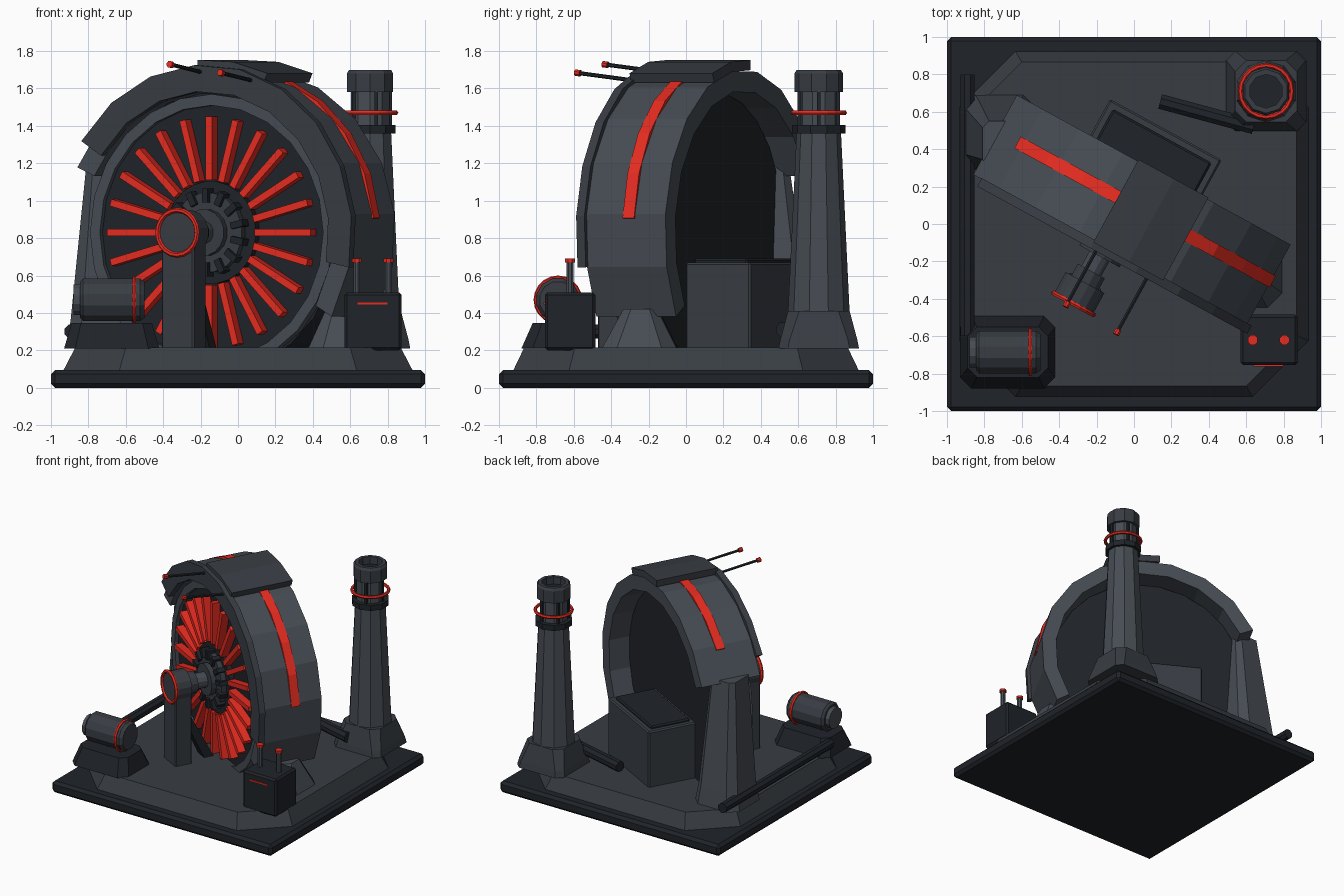
import bpy, bmesh
from math import sin, cos, pi, radians
from mathutils import Matrix, Vector

if "Cube" in bpy.data.objects:
    bpy.data.objects.remove(bpy.data.objects["Cube"])

def mat(name, c):
    m = bpy.data.materials.new(name)
    m.diffuse_color = (*c, 1)
    m.use_nodes = True
    m.node_tree.nodes["Principled BSDF"].inputs["Base Color"].default_value = m.diffuse_color
    return m
DARK = mat("dark", (.014, .017, .022))
MID = mat("slate", (.04, .047, .057))
LIGHT = mat("steel", (.062, .073, .088))
RED = mat("red", (.8, .025, .015))

I = Matrix()
# wheel frame: X across the wheel, -Y toward the bearing, turned about z
W = Matrix.Translation((-.07, .038, 0)) @ Matrix.Rotation(-.5, 4, 'Z')
ZC = .83

def finish(name, bm, m, frame=I, bevel=0):
    bmesh.ops.recalc_face_normals(bm, faces=bm.faces[:])
    me = bpy.data.meshes.new(name)
    bm.to_mesh(me)
    bm.free()
    me.materials.append(m)
    o = bpy.data.objects.new(name, me)
    bpy.context.collection.objects.link(o)
    o.matrix_world = frame
    if bevel:
        b = o.modifiers.new("bevel", 'BEVEL')
        b.width, b.segments = bevel, 1
    return o

def skin(bm, rings, closed=False):
    vs = [[bm.verts.new(p) for p in r] for r in rings]
    n = len(vs[0])
    for a, b in zip(vs, vs[1:] + vs[:1] if closed else vs[1:]):
        for i in range(n):
            bm.faces.new((a[i], a[(i + 1) % n], b[(i + 1) % n], b[i]))
    if not closed:
        bm.faces.new(vs[0])
        bm.faces.new(vs[-1])

def box(name, x, y, z, m, frame=I, bevel=.01):
    bm = bmesh.new()
    skin(bm, [[(x[0], y[0], h), (x[1], y[0], h), (x[1], y[1], h), (x[0], y[1], h)] for h in z])
    return finish(name, bm, m, frame, bevel)

def loft(name, m, sections):
    """Chamfered rectangles stacked in z: (z, cx, cy, half x, half y, chamfer)."""
    bm = bmesh.new()
    skin(bm, [[(cx + a, cy + b, z) for a, b in (
        (hx, -hy + c), (hx, hy - c), (hx - c, hy), (-hx + c, hy),
        (-hx, hy - c), (-hx, -hy + c), (-hx + c, -hy), (hx - c, -hy))]
        for z, cx, cy, hx, hy, c in sections])
    return finish(name, bm, m)

def turned(name, a, b, prof, m, n=12, frame=I):
    """Round part from a to b; prof lists (fraction along, radius)."""
    a, b = Vector(a), Vector(b)
    q = (b - a).to_track_quat('Z', 'Y')
    bm = bmesh.new()
    skin(bm, [[a + (b - a) * t + q @ Vector((r * cos(2 * pi * (i + .5) / n), r * sin(2 * pi * (i + .5) / n), 0))
               for i in range(n)] for t, r in prof])
    return finish(name, bm, m, frame)

def rod(name, a, b, r, m, n=12, frame=I):
    return turned(name, a, b, [(0, r), (1, r)], m, n, frame)

def hoop(name, c, axis, R, r, m, frame=I):
    q = Vector(axis).to_track_quat('Z', 'Y')
    bm = bmesh.new()
    skin(bm, [[Vector(c) + q @ Vector(((R + r * cos(k * pi / 3)) * cos(t), (R + r * cos(k * pi / 3)) * sin(t),
                                       r * sin(k * pi / 3))) for k in range(6)]
              for t in [2 * pi * i / 20 for i in range(20)]], True)
    return finish(name, bm, m, frame)

def arc(name, a0, a1, n, r0, r1, y0, y1, m):
    """Curved slab around the wheel axis; a full turn closes into a ring."""
    full = abs(a1 - a0) == 360
    bm = bmesh.new()
    rings = []
    for i in range(n if full else n + 1):
        t = radians(a0 + (a1 - a0) * i / n)
        rings.append([(r * cos(t), y, ZC + r * sin(t)) for r, y in ((r0, y0), (r1, y0), (r1, y1), (r0, y1))])
    skin(bm, rings, full)
    return finish(name, bm, m, W)

# base
box("base_slab", (-1, 1), (-1, 1), (0, .095), DARK, bevel=.022)
loft("platform", MID, [(.09, 0, 0, .935, .925, .3), (.215, 0, 0, .87, .865, .27)])

# wheel housing, front flange, top plate and stripes
arc("housing_shell", 156.5, -31, 10, .76, .873, -.18, .305, LIGHT)
arc("front_flange", 147, -12, 9, .755, .897, -.225, -.175, MID)
arc("top_plate", 94, 67, 2, .87, .925, -.19, .315, MID)
arc("left_stripe", 140, 92, 3, .86, .882, .05, .12, RED)
arc("right_stripe", 69, 5, 4, .86, .882, .05, .12, RED)

# wheel drum, rim and fins
rod("wheel_drum", (0, -.10, ZC), (0, .14, ZC), .75, DARK, 24, W)
arc("wheel_shroud", 0, 360, 24, .68, .74, -.15, -.05, LIGHT)
rod("wheel_disc", (0, -.12, ZC), (0, 0, ZC), .685, DARK, 32, W)
for i in range(24):
    f = W @ Matrix.Translation((0, 0, ZC)) @ Matrix.Rotation(i * pi / 12, 4, 'Y')
    box("wheel_fin", (.28, .62), (-.18, -.11), (-.019, .019), RED, f, 0)

# hub with teeth, shaft and bearing
rod("hub_plate", (0, -.16, ZC), (0, -.1, ZC), .275, DARK, 24, W)
rod("hub_drum", (0, -.2, ZC), (0, -.1, ZC), .215, MID, 16, W)
for i in range(14):
    f = W @ Matrix.Translation((0, 0, ZC)) @ Matrix.Rotation((i + .5) * pi / 7, 4, 'Y')
    box("hub_tooth", (.16, .235), (-.225, -.15), (-.018, .018), DARK, f, 0)
rod("hub_boss", (0, -.24, ZC), (0, -.15, ZC), .125, MID, 16, W)
rod("shaft", (0, -.45, ZC), (0, -.2, ZC), .062, LIGHT, 12, W)
rod("bearing_collar", (0, -.45, ZC), (0, -.33, ZC), .085, MID, 12, W)
rod("bearing_housing", (0, -.53, ZC), (0, -.40, ZC), .12, MID, 16, W)
hoop("bearing_ring", (0, -.53, ZC), (0, 1, 0), .12, .014, RED, W)
box("bearing_post", (-.10, .10), (-.53, -.39), (.2, ZC), MID, W)
bm = bmesh.new()
skin(bm, [[(x, -.40, .62), (x, -.40, .5), (x, -.26, .2), (x, -.18, .2)] for x in (-.05, .05)])
finish("bearing_brace", bm, DARK, W)

# housing supports
loft("left_pylon", LIGHT, [(.21, -.72, .49, .2, .2, .07), (.36, -.72, .49, .175, .18, .06),
                           (1.2, -.70, .43, .11, .12, .035)])
loft("right_foot", LIGHT, [(.21, .585, -.25, .21, .2, .08), (.42, .58, -.245, .11, .09, .04)])

# generator cabinet behind the wheel
box("cabinet", (-.353, .327), (.12, .525), (.2, .67), MID, W)
arc_y = (.16, .485)
box("cabinet_lid", (-.313, .287), arc_y, (.64, .69), DARK, W)

# antennae
for x, z in ((-.03, 1.685), (.278, 1.64)):
    rod("antenna", (x, -.1, z - .01), (x, -.55, z + .043), .011, DARK, 6, W)
    rod("antenna_tip", (x, -.535, z + .041), (x, -.565, z + .045), .018, RED, 8, W)

# chimney
CX, CY = .706, .71
loft("chimney_base", MID, [(.21, CX, CY, .215, .215, .05), (.26, CX, CY, .205, .205, .05),
                           (.41, CX, CY, .165, .165, .06)])
def stack(name, z0, z1, r0, r1, m, n=10):
    return turned(name, (CX, CY, z0), (CX, CY, z1), [(0, r0), (1, r1)], m, n)
stack("chimney_column", .4, 1.38, .165, .118, LIGHT)
stack("chimney_band", 1.36, 1.405, .142, .142, DARK)
stack("chimney_neck", 1.38, 1.6, .108, .108, LIGHT)
for i in range(5):
    t = 2 * pi * i / 5
    x, y = CX + .108 * cos(t), CY + .108 * sin(t)
    box("neck_rib", (x - .01, x + .01), (y - .01, y + .01), (1.39, 1.6), DARK, bevel=0)
hoop("chimney_ring", (CX, CY, 1.47), (0, 0, 1), .138, .013, RED)
bm = bmesh.new()
skin(bm, [[(CX + r * cos(t), CY + r * sin(t), z) for r, z in
           ((.09, 1.58), (.13, 1.58), (.13, 1.68), (.118, 1.7), (.09, 1.7))]
          for t in [2 * pi * (i + .5) / 10 for i in range(10)]], True)
finish("chimney_cap", bm, MID)
stack("chimney_mouth", 1.55, 1.64, .092, .092, DARK)

# pipes
rod("chimney_pipe", (.64, .52, .31), (.14, .655, .31), .043, DARK, 8)
rod("side_pipe", (-.89, .8, .3), (-.89, -.6, .3), .04, DARK, 8)

# motor on its plinth
loft("motor_plinth", DARK, [(.21, -.675, -.685, .255, .195, .06), (.345, -.675, -.685, .215, .135, .05)])
turned("motor_body", (-.845, -.685, .47), (-.5, -.685, .47), [(0, .1), (.05, .118), (.93, .118), (1, .1)], MID, 12)
rod("motor_end_cap", (-.88, -.685, .47), (-.83, -.685, .47), .085, LIGHT, 12)
hoop("motor_ring", (-.555, -.685, .47), (1, 0, 0), .118, .012, RED)

# switch box with terminals
box("switch_box", (.57, .875), (-.755, -.485), (.2, .51), DARK, bevel=.014)
box("switch_box_light", (.64, .80), (-.762, -.74), (.445, .455), RED, bevel=0)
for x in (.635, .805):
    rod("terminal_post", (x, -.62, .5), (x, -.62, .675), .02, LIGHT, 8)
    rod("terminal_cap", (x, -.62, .67), (x, -.62, .69), .028, RED, 8)
